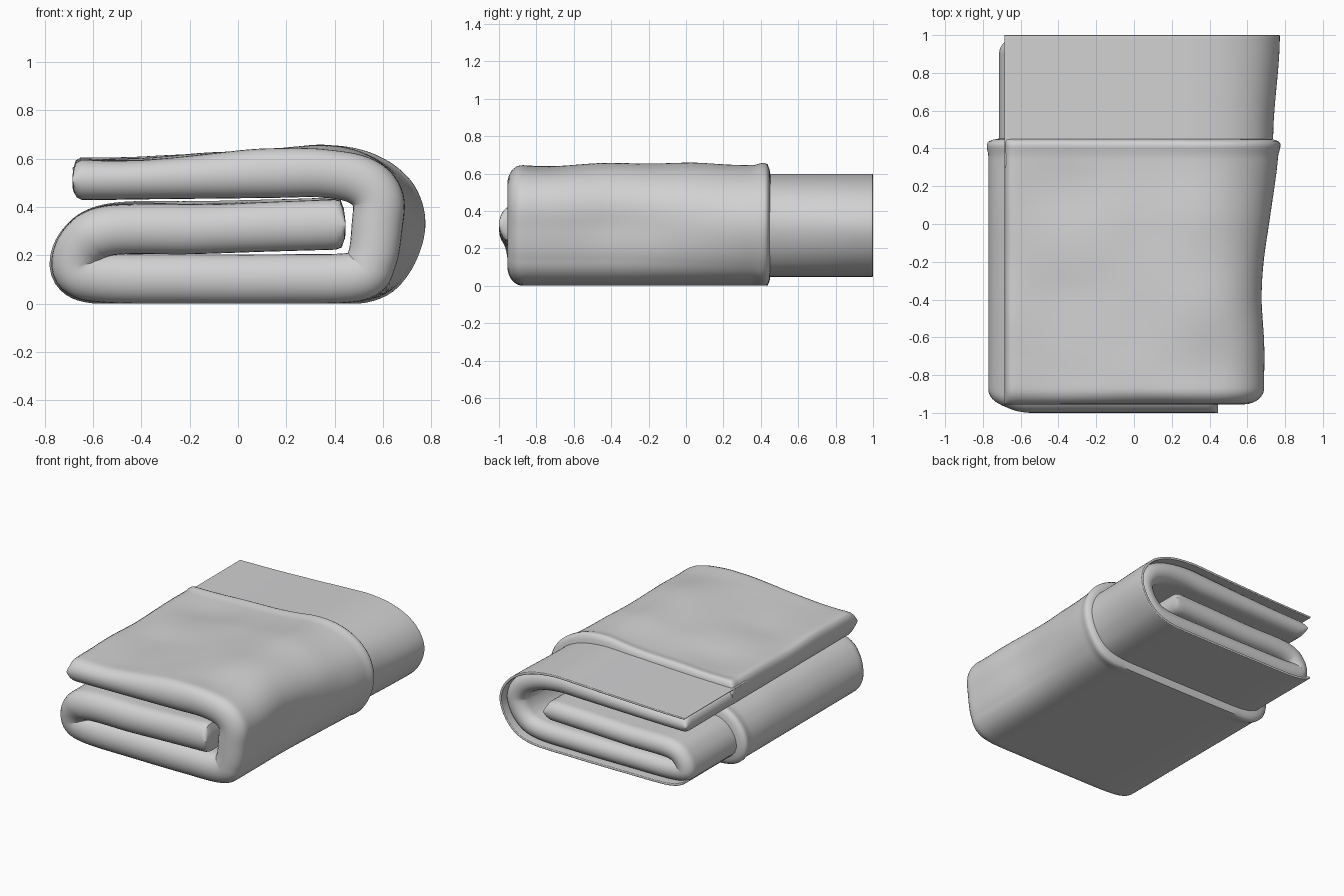
import bpy, bmesh, math
from mathutils import Vector, noise

cube = bpy.data.objects.get("Cube")
if cube:
    bpy.data.objects.remove(cube, do_unlink=True)

fabric = bpy.data.materials.new("light grey fabric")
fabric.use_nodes = True
GREY = (0.64, 0.64, 0.65, 1)
fabric.diffuse_color = GREY
fabric.node_tree.nodes["Principled BSDF"].inputs["Base Color"].default_value = GREY

# Fold line of the cloth: x, z and how far it bulges sideways toward the back.
# Runs along the top layer, down the right fold, along the bottom, into the middle.
FOLD = [(-.685, .515, 0), (-.4, .52, 0), (-.1, .53, 0), (.15, .54, 0), (.35, .545, 0),
        (.5, .515, .02), (.575, .44, .06), (.575, .32, .1), (.555, .18, .07), (.49, .11, .02),
        (.2, .1, 0), (-.2, .1, 0), (-.55, .105, 0), (-.665, .14, 0), (-.645, .24, 0),
        (-.53, .305, 0), (-.2, .31, 0), (.1, .32, 0), (.445, .33, 0)]
STEPS = 8


def smooth(a, b, v):
    t = min(max((v - a) / (b - a), 0), 1)
    return t * t * (3 - 2 * t)


def fold_curve(bulge, last):
    """Smooth curve through the fold line, with points crowded at both ends."""
    pts = [Vector((x + k * bulge, z)) for x, z, k in FOLD[:last + 1]]
    pts = [2 * pts[0] - pts[1]] + pts + [2 * pts[-1] - pts[-2]]
    out = []
    for i in range(1, len(pts) - 2):
        a, b, c, d = pts[i - 1:i + 3]
        for j in range(STEPS):
            t = j / STEPS
            if i == 1:
                t = t ** 3
            elif i == last:
                t = 1 - (1 - t) ** 3
            out.append(.5 * (2 * b + (c - a) * t + (2 * a - 5 * b + 4 * c - d) * t * t
                             + (3 * b - a - 3 * c + d) * t ** 3))
    return out + [pts[-2]]


def edge_round(d, r):
    return math.sqrt(max(0, 1 - (1 - min(d / r, 1)) ** 2))


def stations(rounding, count):
    """Parameters 0..1 that crowd together at both ends."""
    ends = [rounding * (1 - math.cos(i / 7 * math.pi / 2)) for i in range(7)]
    mid = [rounding + (1 - 2 * rounding) * i / count for i in range(count + 1)]
    return ends + mid + [1 - e for e in reversed(ends)]


def cloth(name, last, front, back, bulge, outer, inner, radii, end_radius, dents, rim):
    """Folded pad: an outer and an inner skin joined along all four borders."""
    bm = bmesh.new()
    mid, half = (outer + inner) / 2, (outer - inner) / 2
    skins = ([], [])
    for t in stations(max(radii) / (back - front), 44):
        y = front + t * (back - front)
        line = fold_curve(bulge(y), last)
        n = len(line)
        lengths = [0]
        for p, q in zip(line, line[1:]):
            lengths.append(lengths[-1] + (q - p).length)
        y_puff = edge_round(y - front, radii[0]) * edge_round(back - y, radii[1])
        flare = rim * smooth(back - .09, back - .05, y)
        rows = ([], [])
        for i, p in enumerate(line):
            tan = (line[min(i + 1, n - 1)] - line[max(i - 1, 0)]).normalized()
            nor = Vector((-tan.y, tan.x))
            s = i / STEPS
            d = min(lengths[i], lengths[-1] - lengths[i])
            # thinner free end on top, and the middle layer pokes out in front
            puff = y_puff * edge_round(d, end_radius) * (.8 + .2 * smooth(0, 4, s))
            poke = -.045 * smooth(13, 15, s) * smooth(.1, -.9, y) if rim else 0
            for row, side in zip(rows, (1, -1)):
                off = mid + side * half * puff
                if side > 0:
                    up = smooth(.15, .45, p.y)
                    bump = noise.noise(Vector((p.x * 2.5, y * 2.7, p.y * 2.5)))
                    off += puff * (flare + dents * up * bump)
                q = p + nor * off
                row.append(bm.verts.new((q.x, y + poke, max(q.y, 0))))
        for skin, row in zip(skins, rows):
            skin.append(row)
    for k, skin in enumerate(skins):
        for r0, r1 in zip(skin, skin[1:]):
            for i in range(len(r0) - 1):
                f = (r0[i], r1[i], r1[i + 1], r0[i + 1])
                bm.faces.new(f if k else f[::-1])
    bmesh.ops.remove_doubles(bm, verts=bm.verts, dist=.0003)
    bmesh.ops.recalc_face_normals(bm, faces=bm.faces)
    mesh = bpy.data.meshes.new(name)
    bm.to_mesh(mesh)
    bm.free()
    mesh.materials.append(fabric)
    obj = bpy.data.objects.new(name, mesh)
    bpy.context.collection.objects.link(obj)
    bpy.ops.object.select_all(action='DESELECT')
    obj.select_set(True)
    bpy.context.view_layer.objects.active = obj
    bpy.ops.object.shade_smooth_by_angle(angle=math.radians(50))


def back_bulge(y):
    return 1.1 + .35 * smooth(.45, 1, y)


END = len(FOLD) - 1

# Thick padded cover over the front three quarters
cloth("padded_cover", END, -.955, .455, lambda y: smooth(-.45, .45, y) * .85,
      .1, -.105, (.085, .03), .03, .025, .008)

# Thinner padding that comes out of the cover at the back
cloth("back_padding", END, .3, .975, back_bulge, .042, -.1, (.07, .07), .045, 0, 0)

# Thin outer sheet wrapped around the back padding
cloth("back_sheet", 13, .3, 1, back_bulge, .052, .036, (.004, .004), .004, 0, 0)
